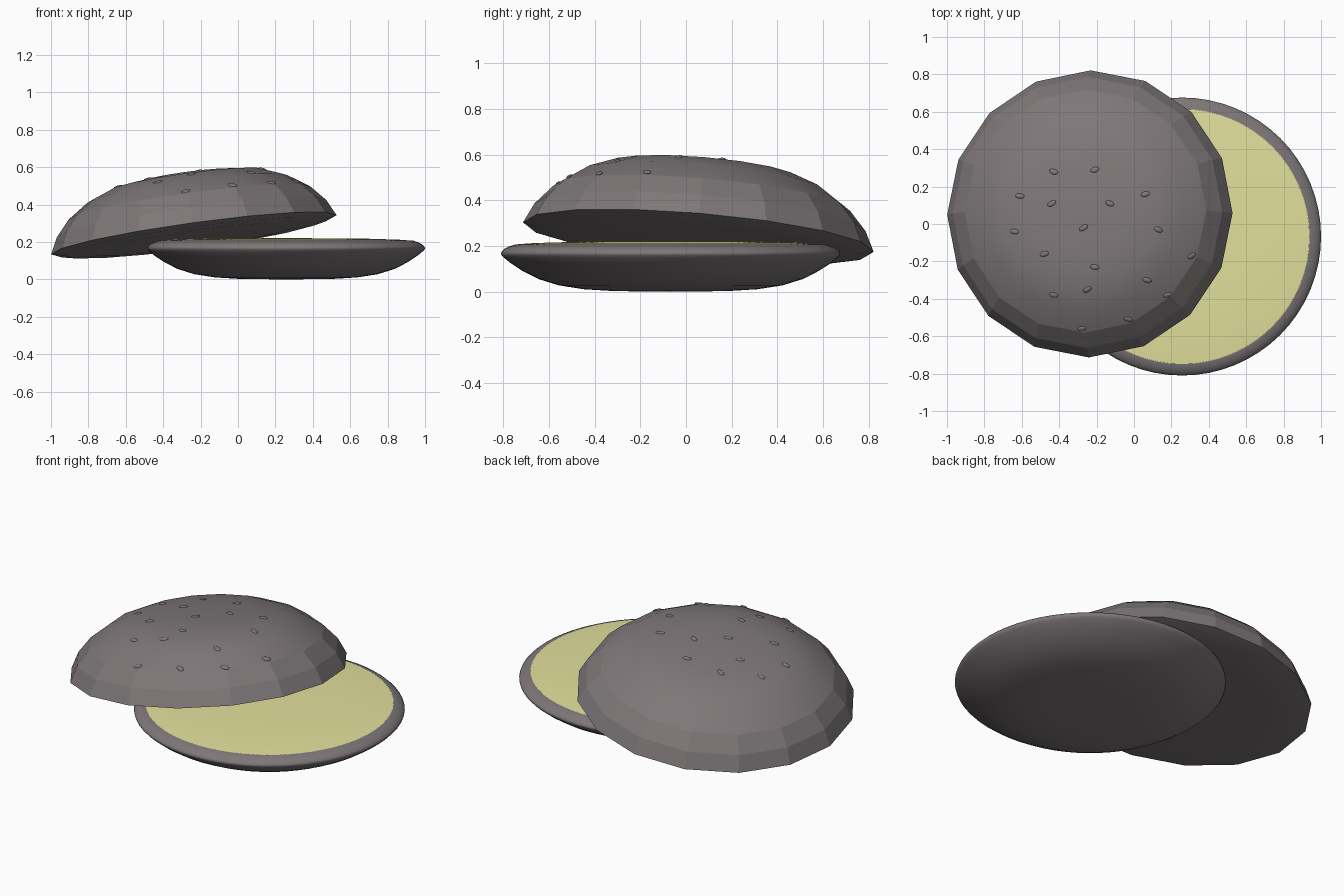
import bpy, bmesh, math
from mathutils import Vector, Matrix
from mathutils.bvhtree import BVHTree

if "Cube" in bpy.data.objects:
    bpy.data.objects.remove(bpy.data.objects["Cube"])


def material(name, rgb):
    m = bpy.data.materials.new(name)
    m.diffuse_color = (*rgb, 1)
    m.use_nodes = True
    m.node_tree.nodes["Principled BSDF"].inputs["Base Color"].default_value = m.diffuse_color
    return m


crust = material("warm grey crust", (0.208, 0.184, 0.189))
crumb = material("pale yellow crumb", (0.76, 0.75, 0.335))


def finish(bm, name, mat, smooth_angle):
    """Turn a bmesh into a coloured object."""
    bmesh.ops.recalc_face_normals(bm, faces=bm.faces[:])
    me = bpy.data.meshes.new(name)
    bm.to_mesh(me)
    ob = bpy.data.objects.new(name, me)
    bpy.context.collection.objects.link(ob)
    me.materials.append(mat)
    bpy.ops.object.select_all(action='DESELECT')
    ob.select_set(True)
    bpy.context.view_layer.objects.active = ob
    bpy.ops.object.shade_smooth_by_angle(angle=math.radians(smooth_angle))
    return ob


def lathe(profile, sides, matrix):
    """Revolve (radius, height) points around z, then place the result."""
    bm = bmesh.new()
    vs = [bm.verts.new((r, 0, h)) for r, h in profile]
    edges = [bm.edges.new(p) for p in zip(vs, vs[1:])]
    bmesh.ops.spin(bm, geom=vs + edges, cent=(0, 0, 0), axis=(0, 0, 1),
                   angle=math.tau, steps=sides, use_duplicate=False)
    bmesh.ops.remove_doubles(bm, verts=bm.verts[:], dist=0.0005)
    bmesh.ops.transform(bm, matrix=matrix, verts=bm.verts[:])
    return bm


# Bottom bun: smooth shallow bowl with a rounded rim
base = Matrix.Translation((0.257, -0.067, 0))
bowl = [(0, 0), (0.25, 0.003), (0.38, 0.011), (0.49, 0.028), (0.58, 0.056),
        (0.65, 0.092), (0.70, 0.125), (0.731, 0.150), (0.741, 0.161),
        (0.743, 0.168), (0.740, 0.176), (0.728, 0.188), (0.708, 0.198),
        (0.68, 0.207), (0.6, 0.208), (0, 0.213)]
finish(lathe(bowl, 64, base), "bottom_bun", crust, 75)

# Cut face: thin crowned pale plate on the bottom bun
plate = [(0.682, 0.2068), (0.6, 0.213), (0.4, 0.219), (0, 0.221)]
finish(lathe(plate, 64, base), "cut_face", crumb, 30)

# Top bun: faceted tilted dome with a gently bulging underside
tilt = Vector((0, 0, 1)).rotation_difference(Vector((-0.138, 0.085, 1)))
place = Matrix.Translation((-0.236, 0.054, 0.239)) @ tilt.to_matrix().to_4x4()
dome = [(0, -0.026), (0.55, -0.024), (0.70, -0.016), (0.770, 0.0),
        (0.727, 0.088), (0.652, 0.172), (0.54, 0.248), (0.41, 0.298),
        (0.25, 0.319), (0, 0.327)]
bm = lathe(dome, 16, place)
surface = BVHTree.FromBMesh(bm)
finish(bm, "top_bun", crust, 14)

# Sesame seeds: small flattened beads resting on the dome
spots = [(-0.43, 0.28), (-0.21, 0.29), (-0.61, 0.15), (-0.44, 0.11),
         (-0.13, 0.11), (0.06, 0.16), (-0.64, -0.04), (-0.27, -0.02),
         (0.13, -0.03), (-0.48, -0.16), (-0.21, -0.23), (0.31, -0.17),
         (0.07, -0.30), (0.18, -0.38), (-0.43, -0.38), (-0.25, -0.35),
         (-0.03, -0.51), (-0.28, -0.56)]
seeds = bmesh.new()
for i, (x, y) in enumerate(spots):
    hit, normal, _, _ = surface.ray_cast(Vector((x, y, 2)), Vector((0, 0, -1)))
    if normal.z < 0:
        normal = -normal
    lean = Vector((0, 0, 1)).rotation_difference(normal).to_matrix().to_4x4()
    turn = Matrix.Rotation(math.radians((-20, 15, -10, 30)[i % 4]), 4, 'Z')
    bmesh.ops.create_uvsphere(
        seeds, u_segments=12, v_segments=8, radius=1,
        matrix=Matrix.Translation(hit) @ lean @ turn
        @ Matrix.Diagonal((0.025, 0.014, 0.007, 1)))
finish(seeds, "sesame_seeds", crust, 40)
